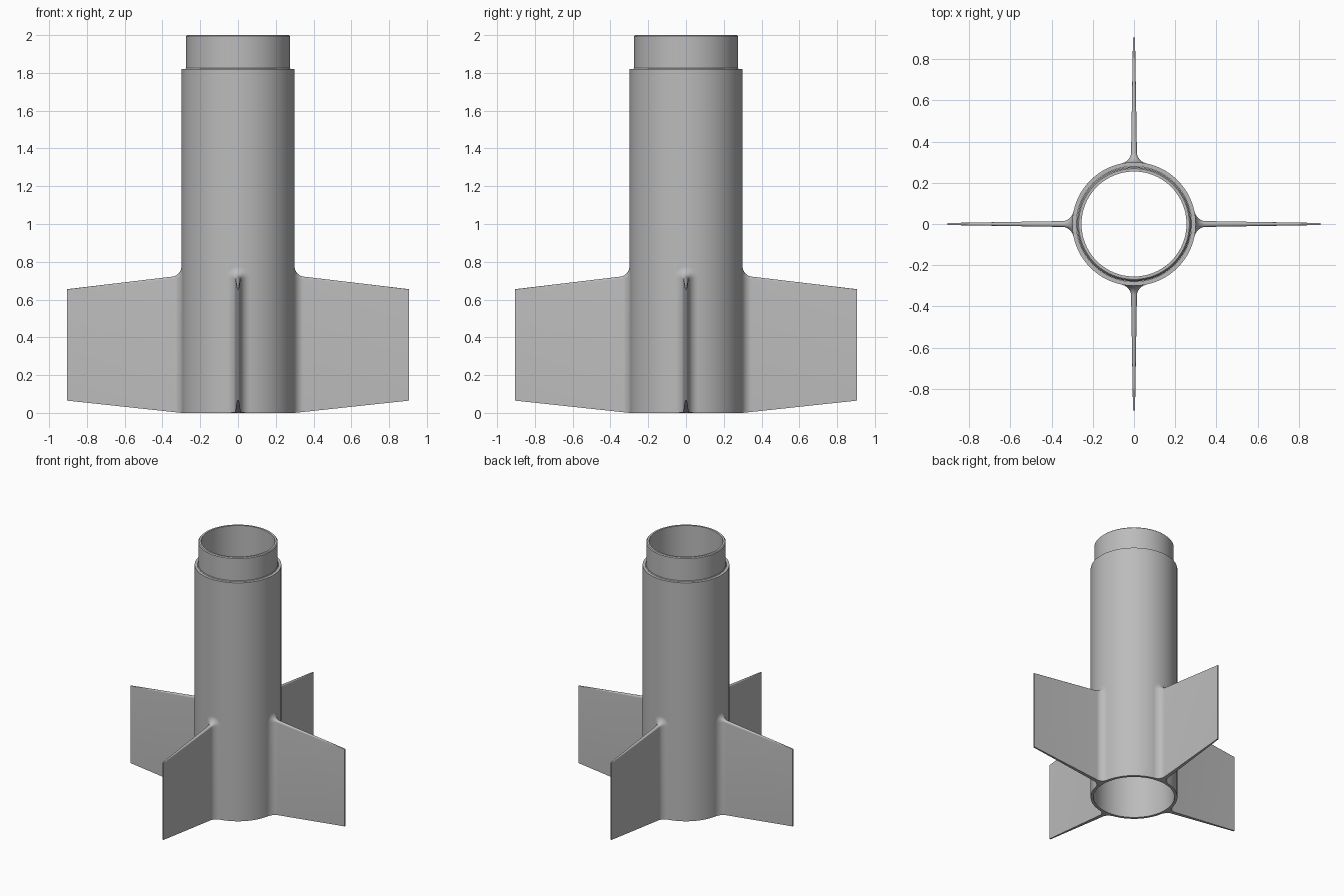
import bpy, bmesh, math
from math import cos, sin, pi, radians, sqrt

cube = bpy.data.objects.get("Cube")
if cube:
    bpy.data.objects.remove(cube)

gray = bpy.data.materials.new("plain gray")
gray.use_nodes = True
gray.diffuse_color = (0.5, 0.5, 0.5, 1)
gray.node_tree.nodes["Principled BSDF"].inputs["Base Color"].default_value = (0.5, 0.5, 0.5, 1)

TUBE_R, BORE_R = 0.30, 0.28
TIP_R = 0.905
FILLET = 0.047


def finish(name, bm):
    bmesh.ops.recalc_face_normals(bm, faces=bm.faces)
    mesh = bpy.data.meshes.new(name)
    bm.to_mesh(mesh)
    bm.free()
    mesh.materials.append(gray)
    obj = bpy.data.objects.new(name, mesh)
    bpy.context.collection.objects.link(obj)
    bpy.ops.object.select_all(action='DESELECT')
    obj.select_set(True)
    bpy.context.view_layer.objects.active = obj
    bpy.ops.object.shade_smooth_by_angle(angle=radians(35))
    return obj


def bridge(bm, a, b):
    for i in range(len(a)):
        j = (i + 1) % len(a)
        bm.faces.new((a[i], a[j], b[j], b[i]))


# Tubes: a closed wall section of (radius, z) turned about the z axis
def tube(name, section, steps=96):
    bm = bmesh.new()
    rings = [[bm.verts.new((r * cos(2 * pi * k / steps), r * sin(2 * pi * k / steps), z))
              for r, z in section] for k in range(steps)]
    for k in range(steps):
        bridge(bm, rings[k], rings[(k + 1) % steps])
    return finish(name, bm)


tube("body_tube", [(BORE_R, 0), (TUBE_R, 0), (TUBE_R, 1.82), (BORE_R, 1.82)])
tube("coupler_tube", [(0.255, 1.64), (0.279, 1.64), (0.279, 1.82), (0.275, 1.825),
                      (0.275, 1.994), (0.269, 2.0), (0.255, 2.0)])


# Fin section at a distance out: flat foot, straight sides, rounded top
def fin_ring(bm, out, angle, arc=6):
    f = (out - TUBE_R) / (TIP_R - TUBE_R)
    half = 0.015 - 0.010 * f
    bottom = 0.065 * f
    top = 0.727 - 0.072 * f
    reach = max(0.0, FILLET - (out - TUBE_R))
    flare = FILLET - sqrt(max(0.0, FILLET ** 2 - reach ** 2))
    corner = half * 0.9 + flare
    wide, high = half + flare, top + flare
    right = [(wide, bottom)]
    right += [(wide - corner * (1 - cos(pi / 2 * i / arc)), high - corner * (1 - sin(pi / 2 * i / arc)))
              for i in range(arc + 1)]
    ring = right + [(-y, z) for y, z in reversed(right)]
    verts = []
    for y, z in ring:
        # wrap the section onto the round tube
        x = out - (TUBE_R - sqrt(TUBE_R ** 2 - y * y))
        verts.append(bm.verts.new((x * cos(angle) - y * sin(angle),
                                   x * sin(angle) + y * cos(angle), z)))
    return verts


def fin(name, angle, steps=10):
    bm = bmesh.new()
    stations = [TUBE_R + FILLET * (1 - cos(pi / 2 * i / steps)) for i in range(steps)]
    stations += [TUBE_R + FILLET, TIP_R]
    rings = [fin_ring(bm, s, angle) for s in stations]
    for a, b in zip(rings, rings[1:]):
        bridge(bm, a, b)
    bm.faces.new(rings[-1])
    return finish(name, bm)


for i, side in enumerate(("left", "back", "right", "front")):
    fin(side + "_fin", i * pi / 2)
